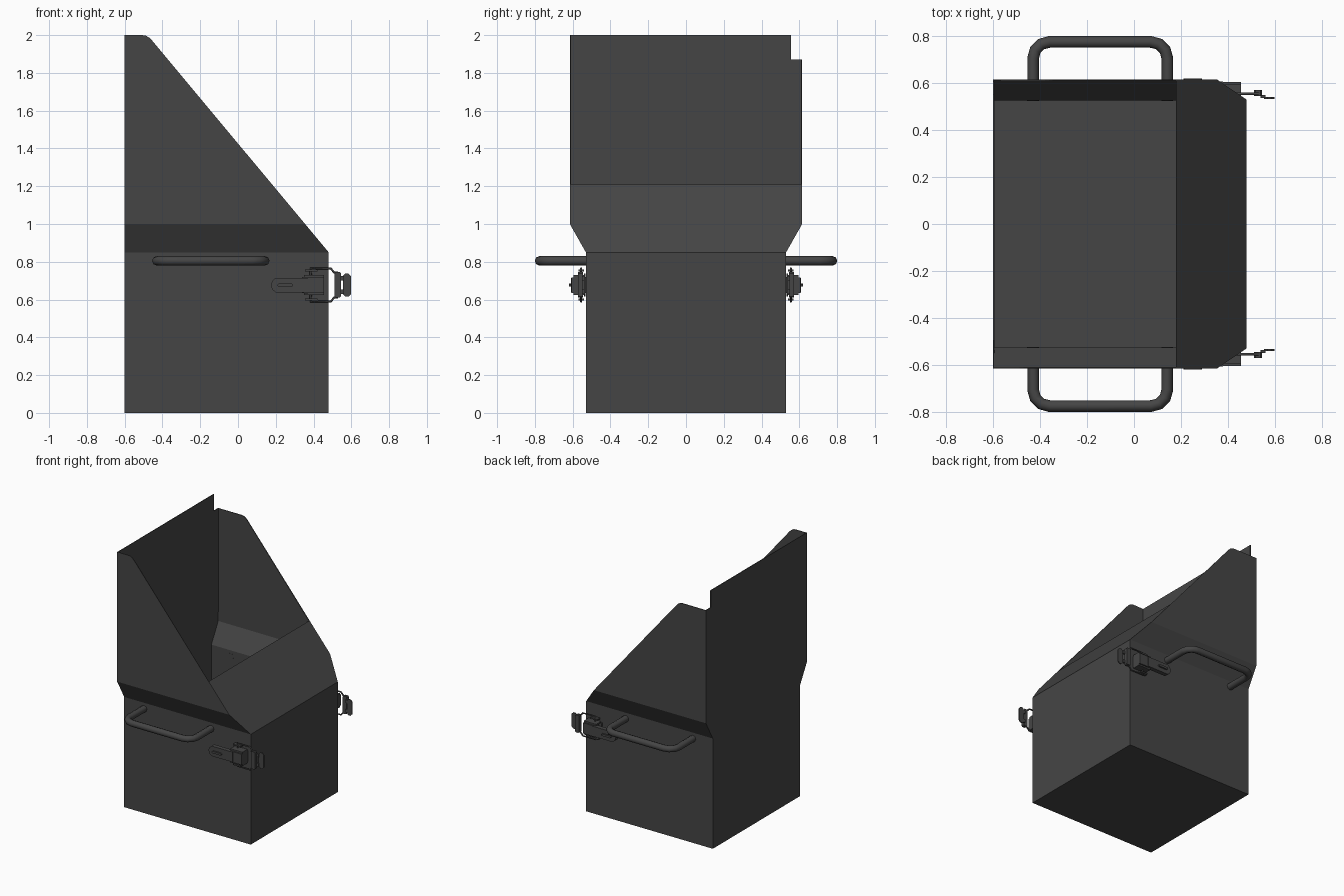
import bpy, bmesh, math

if "Cube" in bpy.data.objects:
    bpy.data.objects.remove(bpy.data.objects["Cube"])

mat = bpy.data.materials.new("dark_steel")
mat.diffuse_color = (0.06, 0.06, 0.06, 1)
mat.use_nodes = True
mat.node_tree.nodes["Principled BSDF"].inputs["Base Color"].default_value = mat.diffuse_color


def mesh_from_faces(name, faces):
    bm = bmesh.new()
    for f in faces:
        bm.faces.new([bm.verts.new(p) for p in f])
    bmesh.ops.remove_doubles(bm, verts=bm.verts, dist=1e-4)
    bmesh.ops.recalc_face_normals(bm, faces=bm.faces)
    me = bpy.data.meshes.new(name)
    bm.to_mesh(me)
    bm.free()
    me.materials.append(mat)
    ob = bpy.data.objects.new(name, me)
    bpy.context.collection.objects.link(ob)
    return ob


def plate(name, profile, y0, y1):
    """Extrude an x-z outline between two y values."""
    a = [(x, y0, z) for x, z in profile]
    b = [(x, y1, z) for x, z in profile]
    n = len(a)
    sides = [[a[i], a[(i + 1) % n], b[(i + 1) % n], b[i]] for i in range(n)]
    return mesh_from_faces(name, [a, b] + sides)


def rect(x0, x1, z0, z1, c=0.0):
    """Rectangle outline, optionally with chamfered corners."""
    if c == 0:
        return [(x0, z0), (x1, z0), (x1, z1), (x0, z1)]
    return [(x0 + c, z0), (x1 - c, z0), (x1, z0 + c), (x1, z1 - c),
            (x1 - c, z1), (x0 + c, z1), (x0, z1 - c), (x0, z0 + c)]


def rod(name, pts, radius, res=2, cyclic=False):
    cu = bpy.data.curves.new(name, 'CURVE')
    cu.dimensions = '3D'
    cu.bevel_depth = radius
    cu.bevel_resolution = res
    cu.use_fill_caps = True
    sp = cu.splines.new('POLY')
    sp.points.add(len(pts) - 1)
    for p, co in zip(sp.points, pts):
        p.co = (*co, 1)
    sp.use_smooth = True
    sp.use_cyclic_u = cyclic
    cu.materials.append(mat)
    ob = bpy.data.objects.new(name, cu)
    bpy.context.collection.objects.link(ob)
    return ob


# Sheet-metal bin with flared, sloping hopper
BX, FX, LY, UY = -0.6, 0.48, 0.53, 0.615
ZB, ZF, ZL = 0.85, 1.0, 1.21


def slope_x(z):
    return FX - (z - ZB) / 1.2


faces = [
    [(BX, -LY, 0), (FX, -LY, 0), (FX, LY, 0), (BX, LY, 0)],
    [(FX, -LY, 0), (FX, LY, 0), (FX, LY, ZB), (FX, -LY, ZB)],
    # sloping front lip
    [(FX, -LY, ZB), (FX, LY, ZB), (slope_x(ZF), UY, ZF), (slope_x(ZL), UY, ZL),
     (slope_x(ZL), -UY, ZL), (slope_x(ZF), -UY, ZF)],
    # back panel with a notched corner
    [(BX, -LY, 0), (BX, LY, 0), (BX, LY, ZB), (BX, -LY, ZB)],
    [(BX, -LY, ZB), (BX, LY, ZB), (BX, UY, ZF), (BX, -UY, ZF)],
    [(BX, -UY, ZF), (BX, UY, ZF), (BX, UY, 1.87), (BX, 0.555, 1.87),
     (BX, 0.555, 2.0), (BX, -UY, 2.0)],
]
for s, top in ((-1, 2.0), (1, 1.87)):
    l, u, tx = s * LY, s * UY, slope_x(top)
    faces += [
        [(BX, l, 0), (FX, l, 0), (FX, l, ZB), (BX, l, ZB)],
        [(BX, l, ZB), (FX, l, ZB), (slope_x(ZF), u, ZF), (BX, u, ZF)],
        [(BX, u, ZF), (slope_x(ZF), u, ZF), (slope_x(ZL), u, ZL),
         (tx + 0.023, u, top - 0.028), (tx + 0.008, u, top - 0.013),
         (tx - 0.01, u, top - 0.003), (tx - 0.03, u, top), (BX, u, top)],
    ]
bin_ob = mesh_from_faces("bin_body", faces)
sol = bin_ob.modifiers.new("sheet", 'SOLIDIFY')
sol.thickness = 0.006
sol.offset = -1

for s, side in ((-1, "front"), (1, "back")):
    # Bent-rod carrying handle
    r, out, x0, x1, z = 0.07, 0.776, -0.43, 0.142, 0.805
    path = [(x0, s * 0.525, z)]
    for i in range(4):
        a = math.pi / 2 * i / 3
        path.append((x0 + r * (1 - math.cos(a)), s * (out - r + r * math.sin(a)), z))
    for i in range(4):
        a = math.pi / 2 * i / 3
        path.append((x1 - r * (1 - math.sin(a)), s * (out - r + r * math.cos(a)), z))
    path.append((x1, s * 0.525, z))
    rod(side + "_handle", path, 0.025, 2)

    # Toggle latch: mounting plate, housing, lever with raised rib
    n = side + "_latch_"
    plate(n + "base", rect(0.34, 0.455, 0.635, 0.72), s * 0.53, s * 0.545)
    plate(n + "housing", rect(0.37, 0.455, 0.635, 0.718), s * 0.545, s * 0.605)
    lever = [(0.38, 0.715), (0.2, 0.715), (0.182, 0.7), (0.173, 0.677),
             (0.182, 0.653), (0.2, 0.638), (0.38, 0.638)]
    plate(n + "lever", lever, s * 0.575, s * 0.608)
    plate(n + "rib", rect(0.21, 0.29, 0.668, 0.684, 0.005), s * 0.608, s * 0.62)
    for zc in (0.63, 0.724):
        plate(n + "cheek", rect(0.35, 0.455, zc - 0.006, zc + 0.006), s * 0.535, s * 0.595)

    # Wire bail either side of the housing
    for d in (-1, 1):
        zc = 0.677
        rod(n + "bail_arm", [(0.385, s * 0.555, zc + d * 0.05), (0.385, s * 0.555, zc + d * 0.088),
                             (0.49, s * 0.555, zc + d * 0.088), (0.51, s * 0.555, zc + d * 0.066),
                             (0.53, s * 0.555, zc + d * 0.066)], 0.006, 1)
        plate(n + "pivot", rect(0.355, 0.42, zc + d * 0.076 - 0.005, zc + d * 0.076 + 0.005),
              s * 0.54, s * 0.57)
        plate(n + "catch_arm", rect(0.54, 0.56, zc + d * 0.036 - 0.012, zc + d * 0.036 + 0.012),
              s * 0.536, s * 0.55)

    # Catch hook and its plate
    plate(n + "catch_hook", rect(0.512, 0.545, 0.61, 0.745, 0.006), s * 0.545, s * 0.572)
    plate(n + "catch_plate", rect(0.555, 0.598, 0.615, 0.738, 0.014), s * 0.533, s * 0.541)
